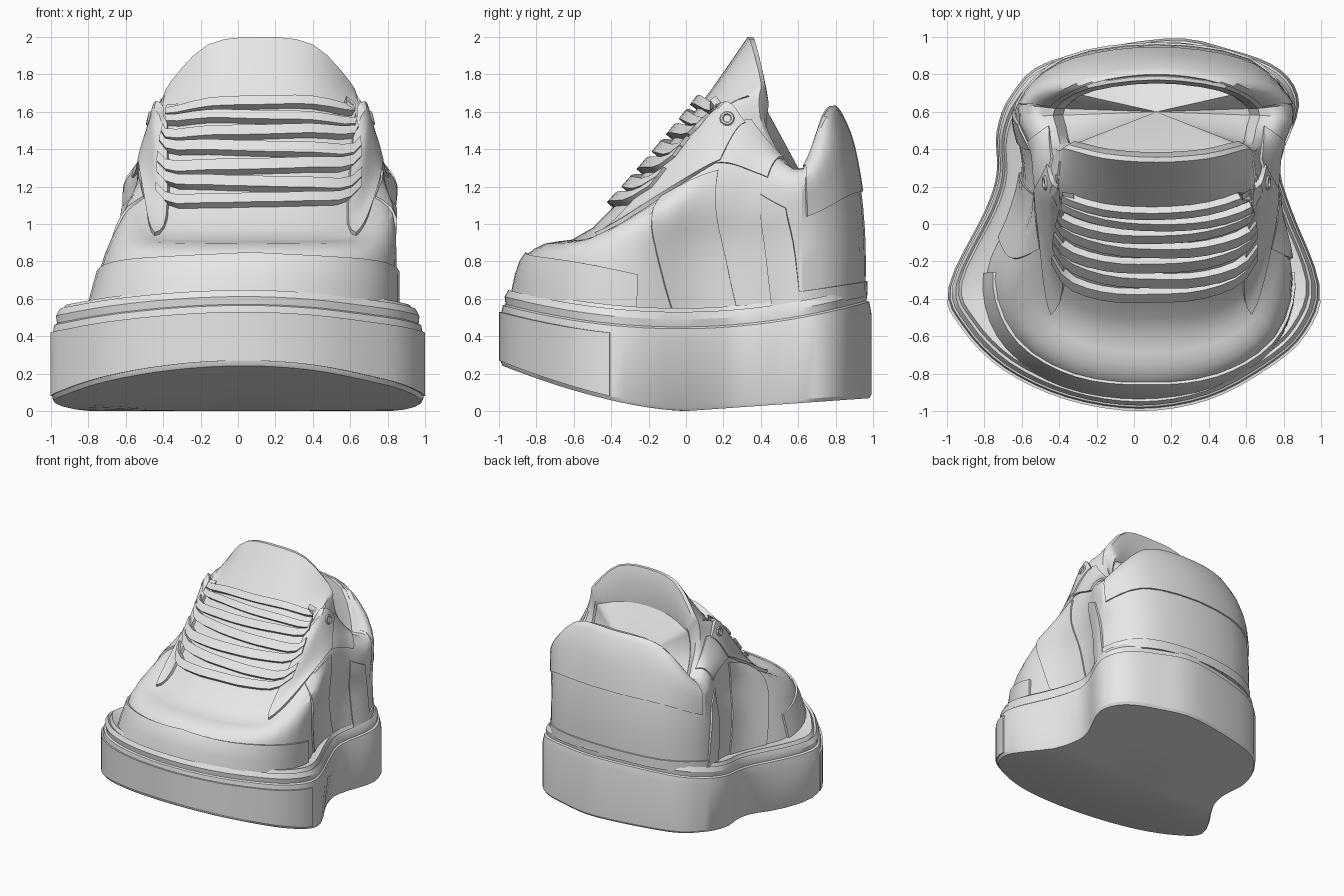
import bpy
import bmesh
import math
from mathutils import Vector

cube = bpy.data.objects.get("Cube")
if cube:
    bpy.data.objects.remove(cube, do_unlink=True)

grey = bpy.data.materials.new("light_grey")
grey.use_nodes = True
grey.diffuse_color = (0.8, 0.8, 0.8, 1)
grey.node_tree.nodes["Principled BSDF"].inputs["Base Color"].default_value = grey.diffuse_color


def finish(obj):
    obj.data.materials.append(grey)
    bpy.ops.object.select_all(action="DESELECT")
    obj.select_set(True)
    bpy.context.view_layer.objects.active = obj
    for mod in list(obj.modifiers):
        bpy.ops.object.modifier_apply(modifier=mod.name)
    bpy.ops.object.shade_smooth_by_angle(angle=math.radians(28))


def skin(name, rows, closed=True, thickness=0):
    """Join rows of points, listed from bottom to top, into one surface."""
    bm = bmesh.new()
    grid = [[bm.verts.new(p) for p in row] for row in rows]
    n = len(rows[0])
    for low, high in zip(grid, grid[1:]):
        for i in range(n if closed else n - 1):
            j = (i + 1) % n
            bm.faces.new((low[i], low[j], high[j], high[i]))
    bmesh.ops.remove_doubles(bm, verts=bm.verts, dist=0.0005)
    mesh = bpy.data.meshes.new(name)
    bm.to_mesh(mesh)
    bm.free()
    obj = bpy.data.objects.new(name, mesh)
    bpy.context.collection.objects.link(obj)
    if thickness:
        mod = obj.modifiers.new("thickness", "SOLIDIFY")
        mod.thickness = thickness
        mod.offset = -1
    finish(obj)


def spline(a, b, c, d, t):
    return 0.5 * (2 * b + (c - a) * t + (2 * a - 5 * b + 4 * c - d) * t * t
                  + (3 * b - a - 3 * c + d) * t ** 3)


def clamp(value, low=0, high=1):
    return max(low, min(high, value))


# Sole: smoothed outline, curved underside and dished top
outline = [Vector(p) for p in (
    (.03, -1), (.4, -.94), (.72, -.77), (.92, -.59), (1, -.33), (.84, .1), (.79, .33),
    (.89, .64), (.79, .83), (.52, .94), (.17, 1), (-.45, .88), (-.66, .7), (-.74, .5),
    (-.74, .28), (-.8, .08), (-1, -.34), (-.92, -.56), (-.7, -.78), (-.36, -.94))]
count = len(outline)
smooth_outline = [spline(*(outline[(i + k) % count] for k in (-1, 0, 1, 2)), t / 4)
                  for i in range(count) for t in range(4)]


def underside(y):
    return 0.25 * abs(y) ** 1.6 if y < 0 else 0.07 * y


def sole_top(y):
    return 0.5 + 0.14 * y * y + 0.01 * y


def sole_row(points, scale, level, lift):
    row = []
    for p in points:
        x, y = p * scale
        # arch pinch, strongest low down
        x *= 1 - 0.06 * (1 - level) * math.exp(-((y - 0.12) / 0.24) ** 2)
        low, high = underside(y), sole_top(y)
        row.append((x, y, low + (high - low) * level + lift))
    return row


sole_profile = [(0, 0, 0), (.5, 0, 0), (.98, 0, 0), (.992, 0, .02),
                (.992, 1, -.13), (.98, 1, -.06), (.965, 1, -.05), (.97, 1, -.01),
                (.95, 1, .03), (.935, 1, .02), (.92, 1, .05),
                (.88, 1, .04), (0, 1, 0)]
skin("sole", [sole_row(smooth_outline, *row) for row in sole_profile])

# Toe bumper wrapped round the front of the sole
half = len(smooth_outline) // 2
around = smooth_outline[half:] + smooth_outline[:half]
toe_arc = [p for p in around if p.y < -0.36]
skin("toe_bumper", [sole_row(toe_arc, 1, *row) for row in ((0, .02), (.5, 0), (1, -.1))],
     closed=False, thickness=0.02)

# Upper: foot outline from front centre to heel centre, then the lower rings by rule
foot = [(0, -.93), (.42, -.86), (.73, -.64), (.83, -.3), (.7, .05),
        (.66, .32), (.73, .62), (.5, .88), (0, .96)]
base = [(x, y, sole_top(y) - 0.02) for x, y in foot]
wall = []
for x, y in foot:
    taper = 0.94 + 0.06 * clamp(y / 0.3)
    wall.append((x * taper, y * taper, 0.85 + 0.05 * y))

# Instep, lace and rim rings (half width, y, z)
instep = [(0, -.5, .98), (.28, -.48, .98), (.49, -.36, 1.01), (.6, 0, 1.25), (.64, .2, 1.33),
          (.66, .4, 1.28), (.73, .62, 1.21), (.5, .8, 1.41), (0, .89, 1.43)]
lacing = [(0, 0, 1.54), (.27, .02, 1.54), (.5, .1, 1.52), (.55, .2, 1.62), (.58, .3, 1.51),
          (.61, .45, 1.37), (.66, .63, 1.29), (.42, .76, 1.56), (0, .83, 1.58)]
collar = [(0, .33, 2), (.28, .35, 1.96), (.48, .4, 1.76), (.52, .39, 1.66), (.54, .41, 1.52),
          (.56, .5, 1.37), (.57, .62, 1.29), (.38, .74, 1.58), (0, .79, 1.63)]
blend = (0.35, 0.32, 0.52)
shoulder = [tuple(a + (b - a) * f for a, b, f in zip(p, q, blend))
            for p, q in zip(wall, instep)]


def lean(p):
    x, y, z = p
    return Vector((x + 0.02 + 0.1 * clamp(max((z - 0.6) / 0.5, y / 0.8)), y, z))


rings = []
for ring in (base, wall, shoulder, instep, lacing, collar):
    mirrored = [(-x, y, z) for x, y, z in ring[-2:0:-1]]
    rings.append([lean(p) for p in ring + mirrored])
columns = len(rings[0])
top = len(rings) - 1


def surface(u, v):
    v = clamp(v, 0, top)
    i, j = math.floor(u), min(int(v), top - 1)
    across = [spline(*(rings[clamp(j + m, 0, top)][(i + k) % columns]
                       for k in (-1, 0, 1, 2)), u - i) for m in (-1, 0, 1, 2)]
    return spline(*across, v - j)


def normal(u, v):
    e = 0.03
    du = surface(u + e, v) - surface(u - e, v)
    dv = surface(u, v + e) - surface(u, v - e)
    return du.cross(dv).normalized()


upper_rows = [[surface(i / 3, j / 3) for i in range(columns * 3)] for j in range(top * 3 + 1)]
rim = upper_rows[-1]


def lining_row(width, depth, drop):
    row = []
    for p in rim:
        y = 0.6 + (p.y - 0.6) * depth
        row.append(Vector((0.12 + (p.x - 0.12) * width, y, drop(p.z, y))))
    return row


# Padded collar turns inward to a sloping footbed that falls towards the heel
upper_rows += [lining_row(.95, .9, lambda z, y: z),
               lining_row(.88, .8, lambda z, y: z - 0.1),
               lining_row(.86, .85, lambda z, y: min(z - 0.12, 1.65 - 1.2 * (y - 0.4))),
               lining_row(0, 0, lambda z, y: 1.3)]
skin("upper", upper_rows)


def panel(name, u0, u1, low, high, lift, nu, nv, skew=0):
    """Raised overlay following the upper between two edge rules."""
    rows = []
    for j in range(nv + 1):
        row = []
        for i in range(nu + 1):
            t = i / nu
            v = low(t) + (high(t) - low(t)) * j / nv
            u = u0 + (u1 - u0) * t + skew * v
            row.append(surface(u, v) + normal(u, v) * lift)
        rows.append(row)
    skin(name, rows, closed=False, thickness=lift + 0.02)


# Mudguard round the toe, heel tab and heel band
panel("mudguard", -3.1, 3.1, lambda t: 0,
      lambda t: 1.3 - 0.6 * abs(2 * t - 1), 0.014, 26, 4)
panel("heel_tab", 6.1, 9.9, lambda t: 2 - 0.1 * abs(2 * t - 1), lambda t: 4.85, 0.01, 18, 9)
panel("heel_band", 5.6, 10.4, lambda t: 0, lambda t: 0.35, 0.01, 20, 2)

# Lace stays, collar panels, straps, quarters and eyelets on both sides
for side, label in ((1, "left"), (-1, "right")):
    def flip(a, b):
        return (a, b) if side > 0 else (-b, -a)

    def rule(start, end):
        return lambda t: start + (end - start) * (t if side > 0 else 1 - t)

    panel(label + "_lace_stay", *flip(1.95, 3.9), rule(2.5, 3.05), rule(4.05, 4.2), 0.024, 12, 8)
    panel(label + "_collar_panel", *flip(3.8, 5.2), rule(3, 2.9), rule(4.5, 4.8), 0.014, 8, 8)
    panel(label + "_side_strap", *flip(3.7, 4.9), rule(0, 0), rule(2.7, 2.8), 0.012, 5, 10,
          -0.33 * side)
    panel(label + "_quarter", *flip(5.5, 6), rule(0, 0), rule(2.4, 2.2), 0.01, 5, 8,
          -0.15 * side)

    u, v = side * 3.45, 3.85
    out = normal(u, v)
    bpy.ops.mesh.primitive_torus_add(
        major_radius=0.03, minor_radius=0.01, major_segments=12, minor_segments=6,
        location=surface(u, v) + out * 0.024,
        rotation=out.to_track_quat("Z", "Y").to_euler())
    eyelet = bpy.context.object
    eyelet.name = label + "_eyelet"
    finish(eyelet)

# Flat laces across the tongue, slanted in turn
for n in range(7):
    v = 3.25 + 0.148 * n
    slant = 0.05 * (-1) ** n
    panel("lace_%d" % (n + 1), -2.3, 2.3,
          lambda t: v + slant * (t - 0.5), lambda t: v + 0.09 + slant * (t - 0.5),
          0.045, 14, 1)
